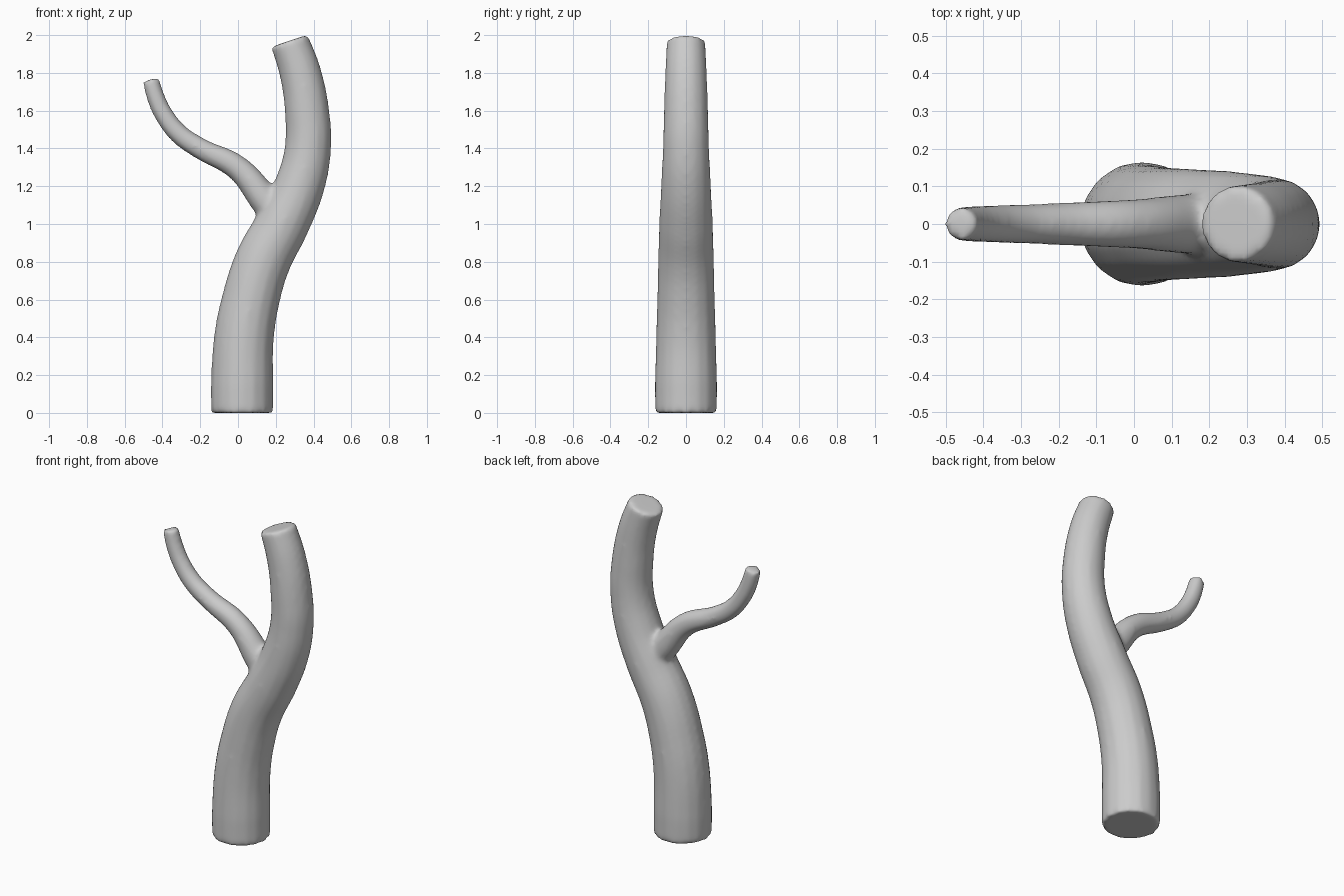
import bpy

cube = bpy.data.objects.get("Cube")
if cube:
    bpy.data.objects.remove(cube, do_unlink=True)

# Plain grey material
grey = bpy.data.materials.new("plain grey")
grey.use_nodes = True
colour = (0.6, 0.6, 0.6, 1)
grey.diffuse_color = colour
grey.node_tree.nodes["Principled BSDF"].inputs["Base Color"].default_value = colour


def limb(name, points):
    """Tapered tube through (x, z, radius) points in the plane y = 0."""
    curve = bpy.data.curves.new(name, "CURVE")
    curve.dimensions = "3D"
    curve.bevel_depth = 1
    curve.bevel_resolution = 6
    curve.resolution_u = 8
    curve.use_fill_caps = True
    spline = curve.splines.new("BEZIER")
    spline.bezier_points.add(len(points) - 1)
    for p, (x, z, r) in zip(spline.bezier_points, points):
        p.co = (x, 0, z)
        p.radius = r
        p.handle_left_type = p.handle_right_type = "AUTO"
    obj = bpy.data.objects.new(name, curve)
    bpy.context.collection.objects.link(obj)
    return obj


# Leaning main trunk
trunk = limb("trunk", [
    (0.022, 0, 0.165), (0.022, 0.15, 0.166), (0.032, 0.4, 0.159),
    (0.068, 0.6, 0.153), (0.13, 0.8, 0.149), (0.235, 1.0, 0.143),
    (0.325, 1.2, 0.133), (0.37, 1.4, 0.123), (0.365, 1.6, 0.118),
    (0.33, 1.8, 0.111), (0.272, 1.97, 0.103)])

# Thin side branch, starting inside the trunk
branch = limb("branch", [
    (0.24, 0.98, 0.08), (0.13, 1.14, 0.08), (0.0, 1.295, 0.067),
    (-0.2, 1.40, 0.057), (-0.31, 1.475, 0.054), (-0.39, 1.575, 0.051),
    (-0.435, 1.67, 0.049), (-0.462, 1.765, 0.045)])

# Convert the tubes and join them into one piece
bpy.ops.object.select_all(action="DESELECT")
for obj in (trunk, branch):
    obj.select_set(True)
bpy.context.view_layer.objects.active = trunk
bpy.ops.object.convert(target="MESH")
trunk = bpy.context.view_layer.objects.active
bpy.ops.object.join()
trunk.name = "forked_trunk"
trunk.data.materials.clear()
trunk.data.materials.append(grey)

# Fuse the fork and round the cut ends
remesh = trunk.modifiers.new("fuse", "REMESH")
remesh.mode = "VOXEL"
remesh.voxel_size = 0.014
remesh.use_smooth_shade = True
soften = trunk.modifiers.new("soften", "SMOOTH")
soften.factor = 0.5
soften.iterations = 10
